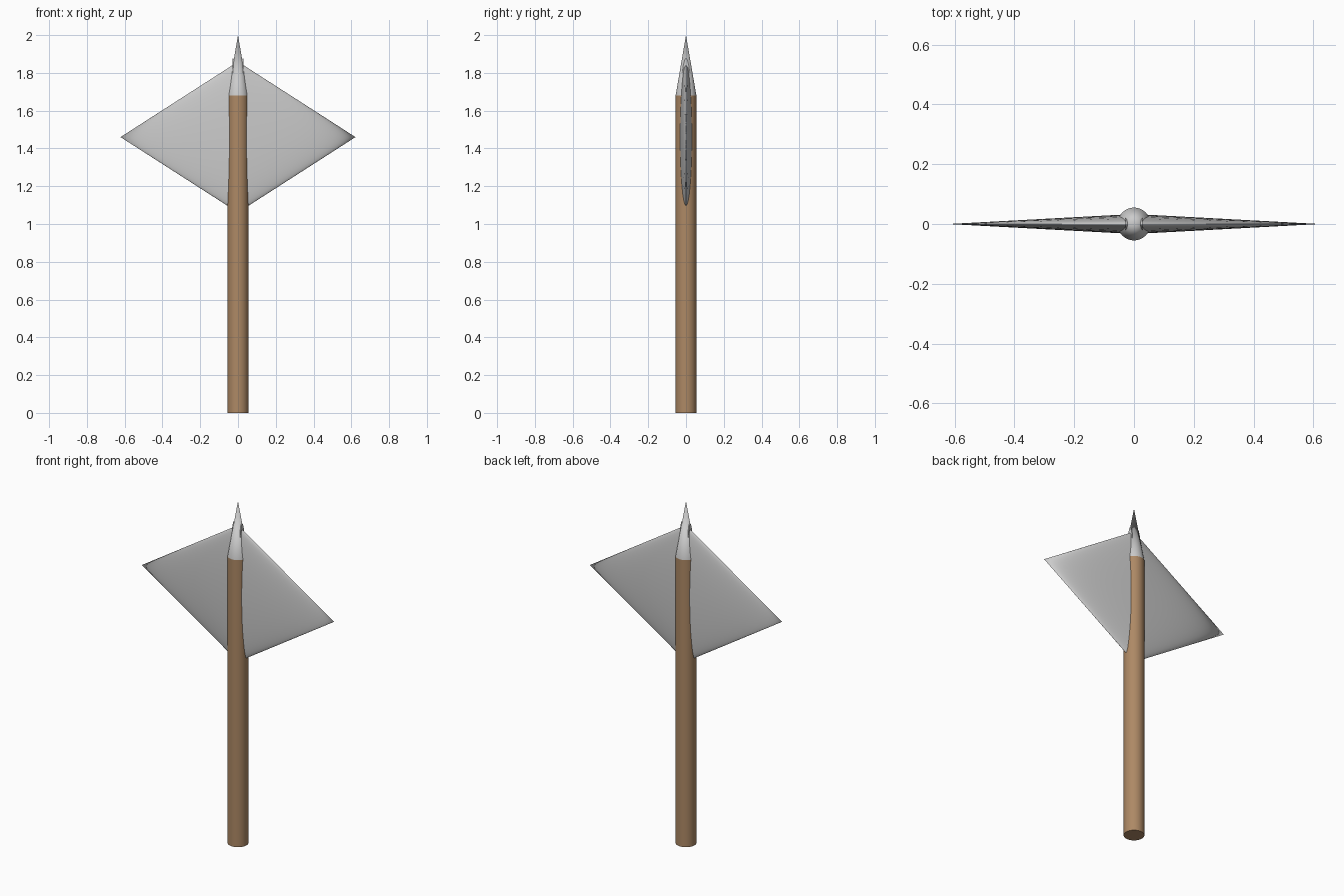
import bpy
import math

if "Cube" in bpy.data.objects:
    bpy.data.objects.remove(bpy.data.objects["Cube"])


def smooth(ob, name, color=None):
    ob.name = name
    if color:
        mat = bpy.data.materials.new(name + "_material")
        mat.diffuse_color = color
        mat.use_nodes = True
        mat.node_tree.nodes["Principled BSDF"].inputs["Base Color"].default_value = mat.diffuse_color
        ob.data.materials.append(mat)
    bpy.ops.object.shade_smooth_by_angle(angle=math.radians(30))
    return ob


def cone(name, radius, depth, location, rotation=(0, 0, 0), scale=(1, 1, 1)):
    bpy.ops.mesh.primitive_cone_add(vertices=32, radius1=radius, radius2=0, depth=depth,
                                    location=location, rotation=rotation)
    ob = bpy.context.object
    ob.scale = scale
    return smooth(ob, name)


# wooden shaft
bpy.ops.mesh.primitive_cylinder_add(vertices=32, radius=0.055, depth=1.68, location=(0, 0, 0.84))
smooth(bpy.context.object, "handle", (0.42, 0.25, 0.13, 1))

# top spike
cone("spike", 0.055, 0.32, (0, 0, 1.84))

# two flattened cones overlapping in the middle form the double blade
TIP, BASE = 0.622, -0.028
for side, name in ((1, "blade_right"), (-1, "blade_left")):
    cone(name, 1, TIP - BASE, (side * (TIP + BASE) / 2, 0, 1.46),
         (0, side * math.pi / 2, 0), (0.417, 0.035, 1))
